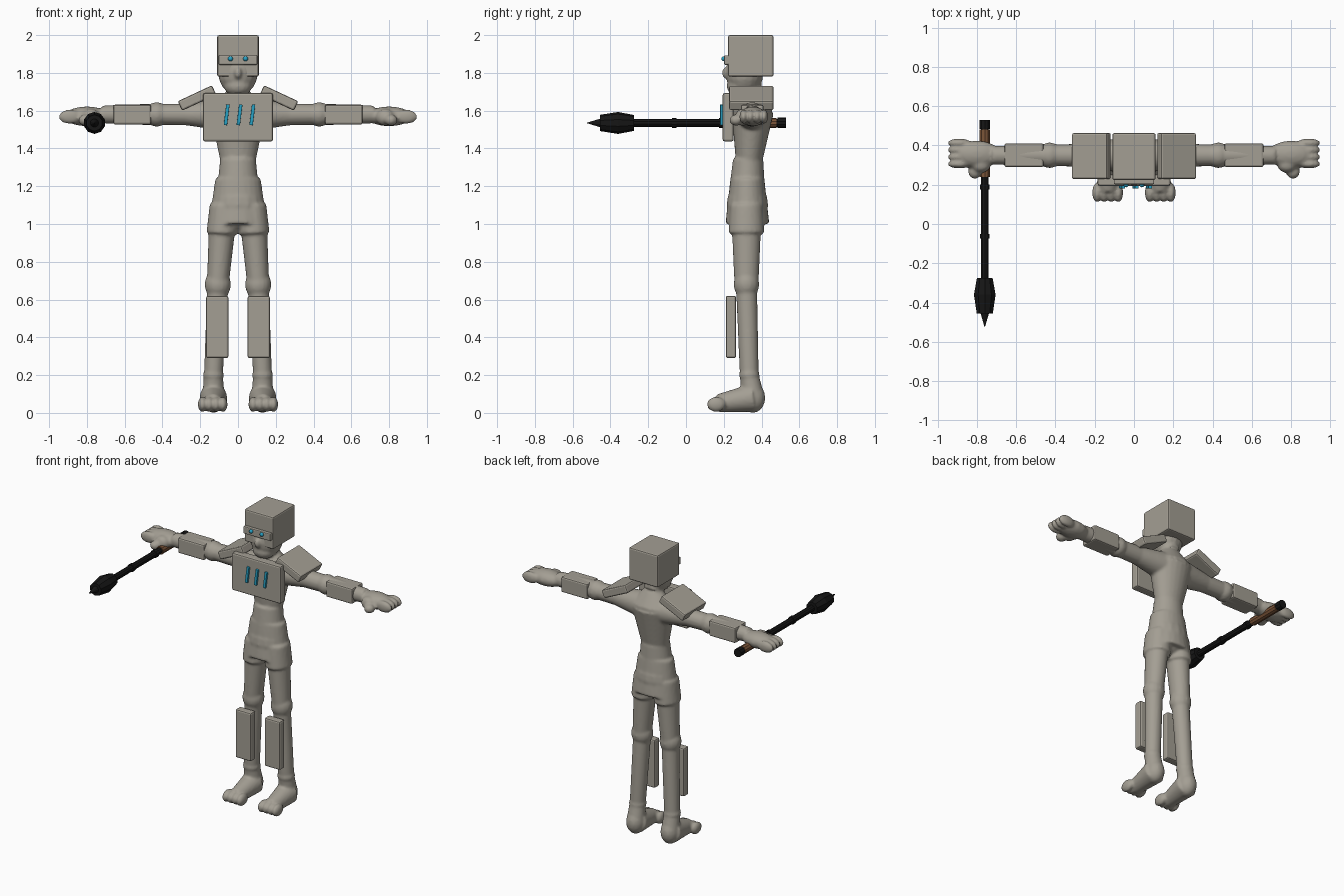
import bpy, bmesh, math
from mathutils import Matrix, Vector

scene = bpy.context.scene
if "Cube" in bpy.data.objects:
    bpy.data.objects.remove(bpy.data.objects["Cube"])


def material(name, colour):
    mat = bpy.data.materials.new(name)
    mat.use_nodes = True
    mat.diffuse_color = (*colour, 1)
    shader = mat.node_tree.nodes["Principled BSDF"]
    shader.inputs["Base Color"].default_value = (*colour, 1)
    shader.inputs["Roughness"].default_value = 0.8
    return mat


STONE = material("stone grey", (0.37, 0.345, 0.295))
BLUE = material("glowing blue", (0.02, 0.36, 0.56))
BLACK = material("black iron", (0.008, 0.008, 0.008))
BROWN = material("brown leather", (0.2, 0.09, 0.04))


def finish(name, bm, mat, smooth=False):
    bmesh.ops.recalc_face_normals(bm, faces=bm.faces[:])
    mesh = bpy.data.meshes.new(name)
    bm.to_mesh(mesh)
    bm.free()
    mesh.materials.append(mat)
    for face in mesh.polygons:
        face.use_smooth = smooth
    obj = bpy.data.objects.new(name, mesh)
    scene.collection.objects.link(obj)
    return obj


def taper(bm, start, end, radius_start, radius_end, flatten=1, sides=24):
    """Closed tapered tube between two points, optionally flattened in y."""
    start, end = Vector(start), Vector(end)
    span = end - start
    turn = span.to_track_quat("Z", "Y").to_matrix().to_4x4()
    squash = Matrix.Diagonal((1, flatten, 1, 1))
    place = Matrix.Translation((start + end) / 2)
    bmesh.ops.create_cone(bm, cap_ends=True, segments=sides, depth=span.length,
                          radius1=radius_start, radius2=radius_end,
                          matrix=place @ squash @ turn)


def ball(bm, centre, size):
    matrix = Matrix.Translation(centre) @ Matrix.Diagonal((*size, 1))
    bmesh.ops.create_uvsphere(bm, u_segments=16, v_segments=10, radius=1, matrix=matrix)


def box(name, centre, size, mat=STONE, bevel=0.01, tilt=0):
    bm = bmesh.new()
    matrix = (Matrix.Translation(centre)
              @ Matrix.Rotation(math.radians(tilt), 4, "Y")
              @ Matrix.Diagonal((*size, 1)))
    bmesh.ops.create_cube(bm, size=1, matrix=matrix)
    obj = finish(name, bm, mat)
    rounding = obj.modifiers.new("Rounded edges", "BEVEL")
    rounding.width, rounding.segments = bevel, 2
    return obj


def add_torso(bm):
    crotch, belt = (0, 0.325, 1), (0, 0.325, 1.24)
    waist, chest = (0, 0.33, 1.34), (0, 0.355, 1.6)
    neck, skull = (0, 0.35, 1.7), (0, 0.31, 1.8)
    taper(bm, crotch, belt, 0.155, 0.12, 0.75)
    ball(bm, (0, 0.325, 1.1), (0.14, 0.11, 0.14))
    taper(bm, belt, waist, 0.105, 0.095, 0.85)
    taper(bm, waist, chest, 0.095, 0.15, 0.75)
    taper(bm, chest, neck, 0.15, 0.065, 0.7)
    taper(bm, neck, skull, 0.06, 0.06)
    # Head, chin and nose
    ball(bm, skull, (0.105, 0.1, 0.12))
    ball(bm, (0, 0.28, 1.73), (0.075, 0.065, 0.055))
    ball(bm, (0, 0.21, 1.8), (0.02, 0.02, 0.03))


def add_leg(bm, side):
    hip, hem = (side * 0.075, 0.32, 1.1), (side * 0.085, 0.32, 0.95)
    knee, ankle = (side * 0.107, 0.32, 0.68), (side * 0.13, 0.335, 0.2)
    taper(bm, hip, hem, 0.075, 0.082, 1.15)
    taper(bm, hip, knee, 0.075, 0.058, 1.1)
    ball(bm, knee, (0.07, 0.068, 0.08))
    taper(bm, knee, ankle, 0.056, 0.05)
    ball(bm, ankle, (0.056, 0.055, 0.04))
    # Foot with a row of toes
    heel, instep = (side * 0.13, 0.355, 0.08), (side * 0.132, 0.17, 0.05)
    taper(bm, ankle, heel, 0.05, 0.06)
    ball(bm, heel, (0.06, 0.065, 0.08))
    taper(bm, heel, instep, 0.075, 0.048)
    for toe in range(4):
        across = side * (0.08 + toe * 0.036)
        ball(bm, (across, 0.16, 0.045), (0.025, 0.05, 0.04))


def add_arm(bm, side):
    def joint(reach):
        return (side * reach, 0.35, 1.58)

    taper(bm, joint(0.06), joint(0.27), 0.09, 0.058)
    taper(bm, joint(0.27), joint(0.44), 0.058, 0.055)
    ball(bm, joint(0.43), (0.06, 0.066, 0.065))
    taper(bm, joint(0.44), joint(0.72), 0.058, 0.047)
    # Hand, fingers and thumb
    ball(bm, (side * 0.8, 0.355, 1.57), (0.12, 0.07, 0.052))
    for finger in range(4):
        ball(bm, (side * 0.89, 0.305 + finger * 0.036, 1.568), (0.06, 0.022, 0.038))
    ball(bm, (side * 0.78, 0.3, 1.565), (0.05, 0.04, 0.045))
    ball(bm, (side * 0.81, 0.265, 1.55), (0.035, 0.035, 0.03))


# Body fused into one skin
body = bmesh.new()
add_torso(body)
for side in (1, -1):
    add_leg(body, side)
    add_arm(body, side)
figure = finish("body", body, STONE, smooth=True)
remesh = figure.modifiers.new("Fused skin", "REMESH")
remesh.mode, remesh.voxel_size, remesh.use_smooth_shade = "VOXEL", 0.009, True
soften = figure.modifiers.new("Soft skin", "SMOOTH")
soften.factor, soften.iterations = 0.5, 3

# Helmet, visor and chest plate
box("helmet", (0, 0.343, 1.89), (0.22, 0.24, 0.22))
box("visor", (0, 0.222, 1.868), (0.205, 0.04, 0.05), bevel=0.006)
box("chest_plate", (0, 0.223, 1.565), (0.37, 0.058, 0.255))
for column in (-1, 0, 1):
    box("chest_stripe", (0.008 + column * 0.068, 0.19, 1.578),
        (0.018, 0.018, 0.11), BLUE, bevel=0.002, tilt=7)

# Eyes and armour on both sides
for side, label in ((1, "left"), (-1, "right")):
    eye = bmesh.new()
    ball(eye, (side * 0.04, 0.2, 1.875), (0.013, 0.013, 0.013))
    finish(label + "_eye", eye, BLUE, smooth=True)
    box(label + "_shoulder_pad", (side * 0.217, 0.346, 1.667),
        (0.2, 0.235, 0.055), tilt=side * 25)
    box(label + "_forearm_guard", (side * 0.56, 0.35, 1.579), (0.2, 0.12, 0.105))
    box(label + "_shin_guard", (side * 0.11, 0.238, 0.455), (0.118, 0.054, 0.33))


# Mace held in the right hand
def mace_part(name, mat, *pieces):
    bm = bmesh.new()
    for back, front, radius_back, radius_front in pieces:
        taper(bm, (-0.76, back, 1.535), (-0.76, front, 1.535),
              radius_back, radius_front, sides=10)
    return finish(name, bm, mat)


mace_part("mace_shaft", BLACK, (0.52, -0.3, 0.021, 0.021))
mace_part("mace_grip", BROWN, (0.48, 0.24, 0.027, 0.027))
mace_part("mace_pommel", BLACK, (0.53, 0.485, 0.028, 0.028))
for place in (0.2, -0.05):
    mace_part("mace_ring", BLACK, (place, place - 0.025, 0.026, 0.026))
mace_part("mace_head", BLACK, (-0.275, -0.36, 0.042, 0.058),
          (-0.36, -0.455, 0.058, 0.043), (-0.45, -0.525, 0.024, 0.001))
